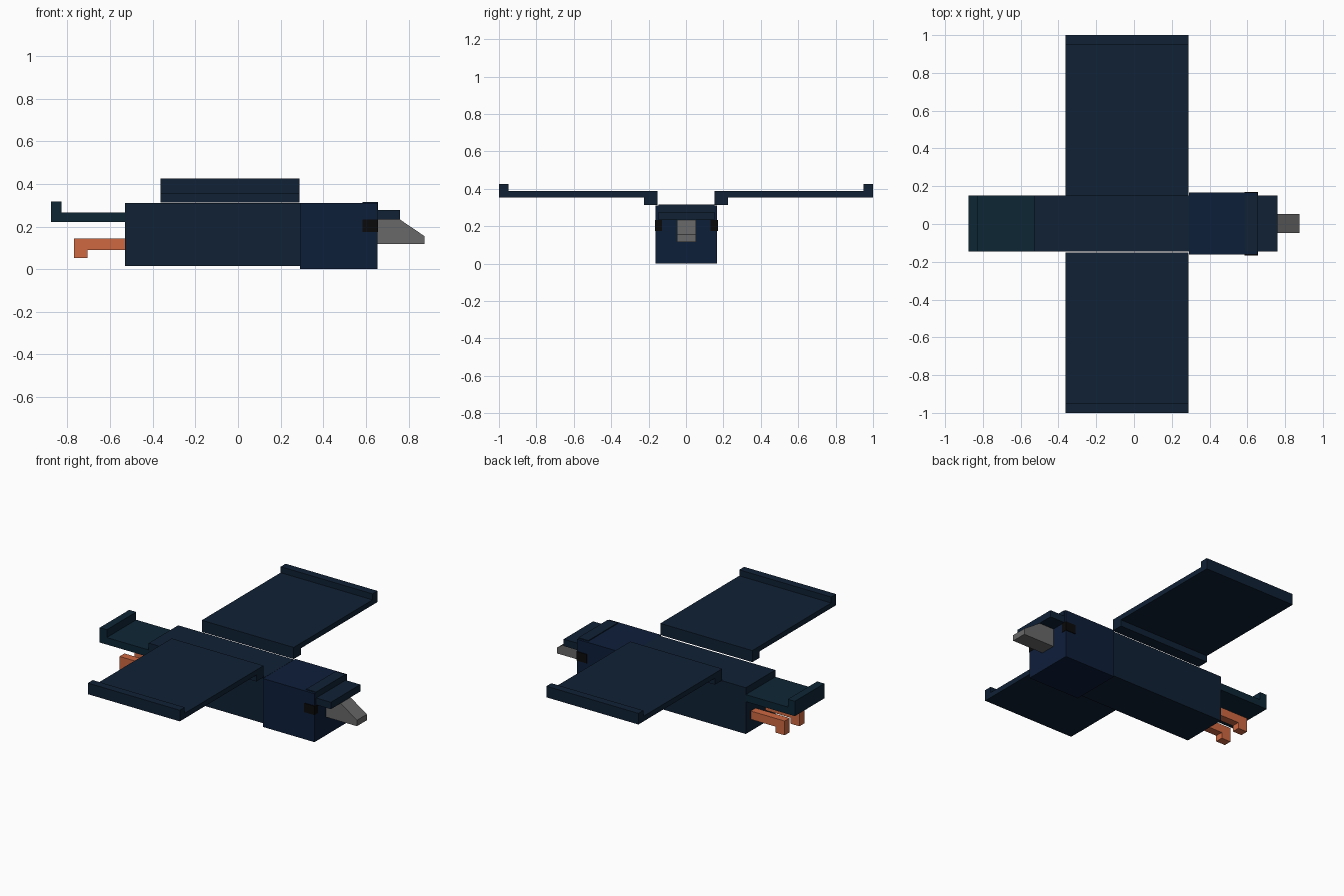
import bpy, bmesh

if "Cube" in bpy.data.objects:
    bpy.data.objects.remove(bpy.data.objects["Cube"])


def material(name, rgb):
    m = bpy.data.materials.new(name)
    m.diffuse_color = (*rgb, 1)
    m.use_nodes = True
    m.node_tree.nodes["Principled BSDF"].inputs["Base Color"].default_value = m.diffuse_color
    return m


NAVY = material("navy", (0.005, 0.015, 0.036))
BLUE = material("head navy", (0.004, 0.013, 0.042))
TEAL = material("tail navy", (0.004, 0.019, 0.036))
BLACK = material("black", (0.003, 0.003, 0.003))
GREY = material("beak grey", (0.14, 0.14, 0.14))
ORANGE = material("orange", (0.62, 0.14, 0.055))


def extrude(name, profile, axis, lo, hi, mat):
    """Prism: profile of (x, z) swept along y, or of (y, z) swept along x."""
    bm = bmesh.new()
    place = (lambda u, v: (u, lo, v)) if axis == "y" else (lambda u, v: (lo, u, v))
    face = bm.faces.new([bm.verts.new(place(u, v)) for u, v in profile])
    ext = bmesh.ops.extrude_face_region(bm, geom=[face])
    d = hi - lo
    bmesh.ops.translate(bm, verts=[g for g in ext["geom"] if isinstance(g, bmesh.types.BMVert)],
                        vec=(0, d, 0) if axis == "y" else (d, 0, 0))
    bmesh.ops.recalc_face_normals(bm, faces=bm.faces)
    me = bpy.data.meshes.new(name)
    bm.to_mesh(me)
    bm.free()
    me.materials.append(mat)
    ob = bpy.data.objects.new(name, me)
    bpy.context.collection.objects.link(ob)
    return ob


def rect(x0, x1, z0, z1):
    return [(x0, z0), (x1, z0), (x1, z1), (x0, z1)]


# Body and head
extrude("body", rect(-0.53, 0.29, 0.015, 0.311), "y", -0.146, 0.152, NAVY)
extrude("head", rect(0.29, 0.655, 0.0, 0.31), "y", -0.162, 0.166, BLUE)

# Stepped brow over the beak
extrude("brow", [(0.585, 0.233), (0.76, 0.233), (0.76, 0.277), (0.656, 0.277),
                 (0.656, 0.315), (0.585, 0.315)], "y", -0.146, 0.152, NAVY)

# Beak with sloping tip
extrude("beak", [(0.655, 0.117), (0.875, 0.117), (0.875, 0.155), (0.76, 0.233),
                 (0.655, 0.233)], "y", -0.047, 0.053, GREY)

# Tail with raised end
extrude("tail", [(-0.877, 0.222), (-0.53, 0.222), (-0.53, 0.267), (-0.827, 0.267),
                 (-0.827, 0.317), (-0.877, 0.317)], "y", -0.146, 0.152, TEAL)

# Paired parts: wings, eyes and legs
wing = [(0.152, 0.314), (0.225, 0.314), (0.225, 0.355), (1.0, 0.355), (1.0, 0.426),
        (0.95, 0.426), (0.95, 0.388), (0.152, 0.388)]
leg = [(-0.77, 0.052), (-0.705, 0.052), (-0.705, 0.09), (-0.53, 0.09),
       (-0.53, 0.143), (-0.77, 0.143)]
for side, s in (("left", 1), ("right", -1)):
    extrude(side + "_wing", [(s * y, z) for y, z in wing], "x", -0.363, 0.288, NAVY)
    extrude(side + "_eye", rect(0.585, 0.657, 0.175, 0.233), "y",
            0.002 + s * 0.13, 0.002 + s * 0.168, BLACK)
    extrude(side + "_leg", leg, "y", 0.002 + s * 0.05, 0.002 + s * 0.1, ORANGE)
